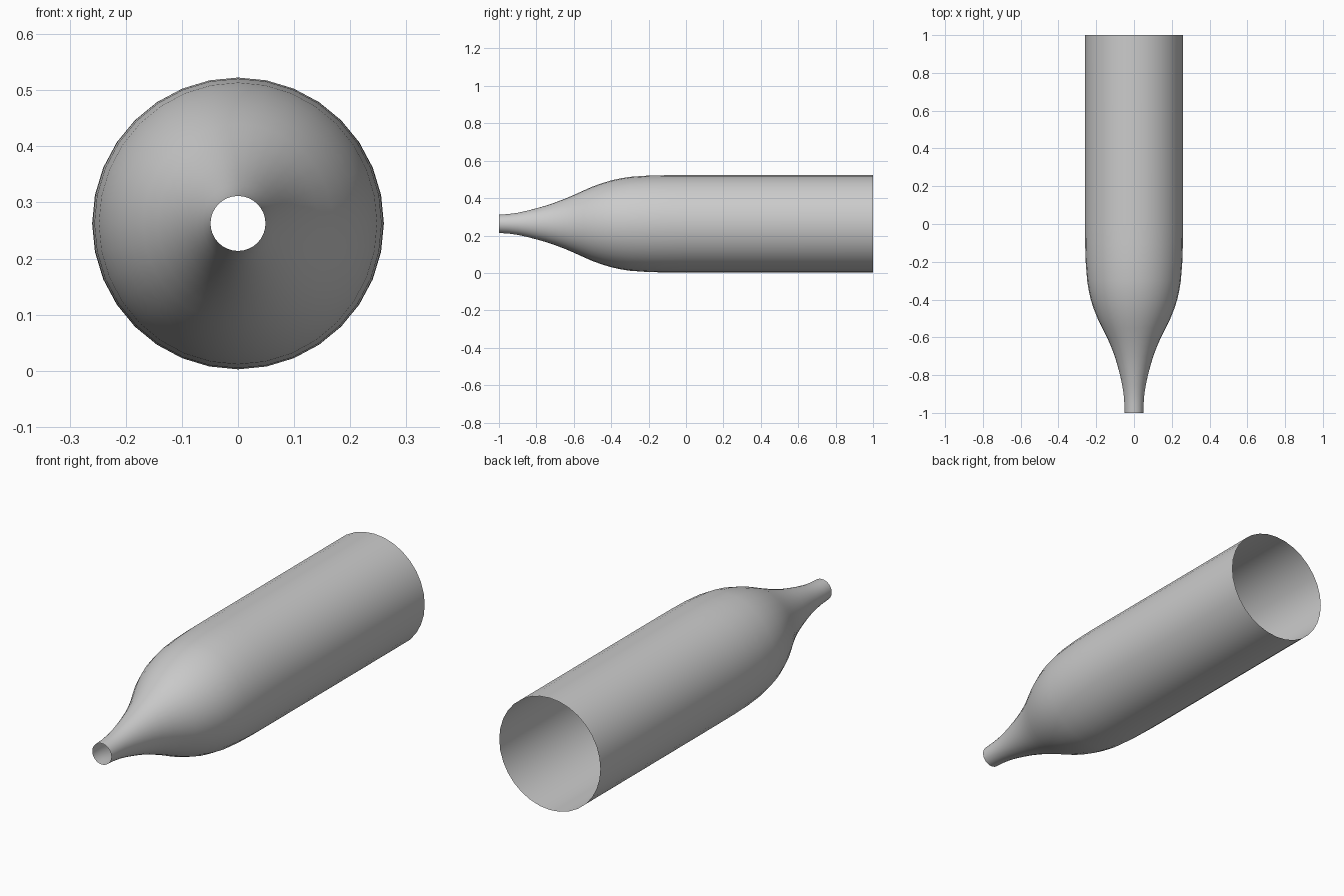
import bpy, bmesh, math

if "Cube" in bpy.data.objects:
    bpy.data.objects.remove(bpy.data.objects["Cube"])

SIDES = 32
CENTRE_Z = 0.2625
# stations along the body: y, half width, half height
PROFILE = [
    (-1.0, 0.049, 0.049), (-0.95, 0.051, 0.052), (-0.9, 0.055, 0.059),
    (-0.85, 0.063, 0.070), (-0.8, 0.074, 0.083), (-0.75, 0.087, 0.097),
    (-0.7, 0.102, 0.114), (-0.65, 0.121, 0.133), (-0.6, 0.143, 0.154),
    (-0.55, 0.169, 0.177), (-0.5, 0.193, 0.199), (-0.45, 0.213, 0.217),
    (-0.4, 0.229, 0.232), (-0.35, 0.240, 0.243), (-0.3, 0.248, 0.251),
    (-0.2, 0.256, 0.258), (-0.1, 0.259, 0.260), (0.0, 0.260, 0.260),
    (1.0, 0.260, 0.260),
]

# open-ended tapered tube: one ring per station, joined by quads
bm = bmesh.new()
rings = []
for y, rx, rz in PROFILE:
    rings.append([bm.verts.new((rx * math.sin(2 * math.pi * i / SIDES), y,
                                CENTRE_Z + rz * math.cos(2 * math.pi * i / SIDES)))
                  for i in range(SIDES)])
for a, b in zip(rings, rings[1:]):
    for i in range(SIDES):
        j = (i + 1) % SIDES
        bm.faces.new((a[i], a[j], b[j], b[i]))
bmesh.ops.recalc_face_normals(bm, faces=bm.faces)
for f in bm.faces:
    f.smooth = True

mesh = bpy.data.meshes.new("tapered_tube")
bm.to_mesh(mesh)
bm.free()
tube = bpy.data.objects.new("tapered_tube", mesh)
bpy.context.collection.objects.link(tube)
